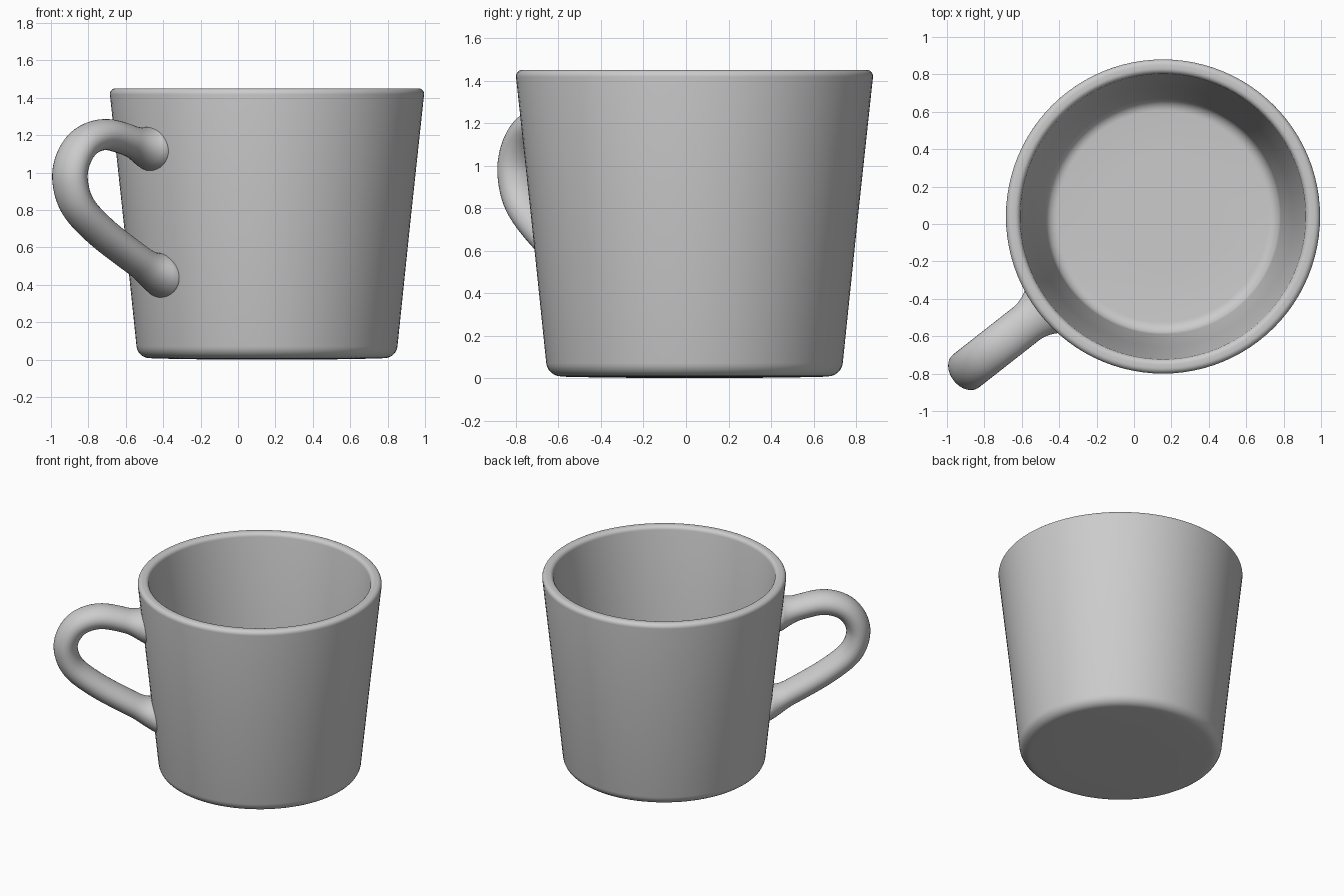
import bpy, bmesh, math
from mathutils import Vector

if "Cube" in bpy.data.objects:
    bpy.data.objects.remove(bpy.data.objects["Cube"])

CENTER = Vector((0.155, 0.04, 0))
OUT = Vector((-0.787, -0.617, 0)).normalized()   # direction the handle points
SIDE = Vector((-OUT.y, OUT.x, 0))
UP = Vector((0, 0, 1))


def finish(bm, name):
    bmesh.ops.recalc_face_normals(bm, faces=bm.faces)
    mesh = bpy.data.meshes.new(name)
    bm.to_mesh(mesh)
    bm.free()
    mesh.polygons.foreach_set("use_smooth", [True] * len(mesh.polygons))
    obj = bpy.data.objects.new(name, mesh)
    bpy.context.collection.objects.link(obj)
    return obj


def skin(bm, rings):
    n = len(rings[0])
    for a, b in zip(rings, rings[1:]):
        for i in range(n):
            j = (i + 1) % n
            bm.faces.new((a[i], a[j], b[j], b[i]))


def arc(cx, cz, r, a0, a1, n=6):
    steps = [math.radians(a0 + (a1 - a0) * i / n) for i in range(n + 1)]
    return [(cx + r * math.cos(a), cz + r * math.sin(a)) for a in steps]


# Cup: tapered wall with rounded foot, rim and inner floor corner
profile = [(0.4, 0.002), (0.6, 0.006)]
profile += arc(0.628, 0.078, 0.07, -90, -6)
profile += [(0.768, 0.75)]
profile += arc(0.810, 1.42, 0.03, -6, 90)
profile += arc(0.793, 1.42, 0.03, 90, 174)
profile += [(0.695, 0.78)]
profile += arc(0.565, 0.155, 0.065, -6, -90)
profile += [(0.3, 0.09)]
N = 96
bm = bmesh.new()
rings = []
for r, z in profile:
    rings.append([bm.verts.new(CENTER + Vector((r * math.cos(t), r * math.sin(t), z)))
                  for t in (2 * math.pi * i / N for i in range(N))])
skin(bm, rings)
for ring, z in ((rings[0], 0.0), (rings[-1], 0.09)):
    hub = bm.verts.new(CENTER + UP * z)
    for i in range(N):
        bm.faces.new((ring[i], ring[(i + 1) % N], hub))
finish(bm, "cup_body")

# Handle: oval section swept along a path of (distance from cup axis, height)
path = [(0.765, 1.115), (0.896, 1.16), (1.086, 1.203), (1.226, 1.17), (1.312, 1.08),
        (1.338, 0.96), (1.285, 0.82), (1.137, 0.69), (0.92, 0.555), (0.70, 0.435)]
pts = [Vector(p) for p in path]
pts = [2 * pts[0] - pts[1]] + pts + [2 * pts[-1] - pts[-2]]
line = []
STEPS = 8
for k in range(1, len(pts) - 2):
    p0, p1, p2, p3 = pts[k - 1:k + 3]
    for i in range(STEPS + (k == len(pts) - 3)):
        t = i / STEPS
        line.append(0.5 * (2 * p1 + (p2 - p0) * t + (2 * p0 - 5 * p1 + 4 * p2 - p3) * t ** 2
                           + (3 * p1 - p0 - 3 * p2 + p3) * t ** 3))

bm = bmesh.new()
rings = []
M = 32
for i, p in enumerate(line):
    tan = (line[min(i + 1, len(line) - 1)] - line[max(i - 1, 0)]).normalized()
    # flare and turn the section square to the wall where it meets the cup
    wall = 0.69 + 0.104 * p.y
    near = max(0.0, 1 - max(0.0, p.x - wall) / 0.12) ** 2
    tan = tan.lerp(Vector((math.copysign(1, tan.x), 0)), near).normalized()
    grow = 1 + 0.4 * near
    across = OUT * -tan.y + UP * tan.x
    c = CENTER + OUT * p.x + UP * p.y
    rings.append([bm.verts.new(c + across * (0.083 * grow * math.cos(a))
                               + SIDE * (0.112 * grow * math.sin(a)))
                  for a in (2 * math.pi * j / M for j in range(M))])
skin(bm, rings)
bm.faces.new(rings[0])
bm.faces.new(rings[-1])
finish(bm, "handle")
